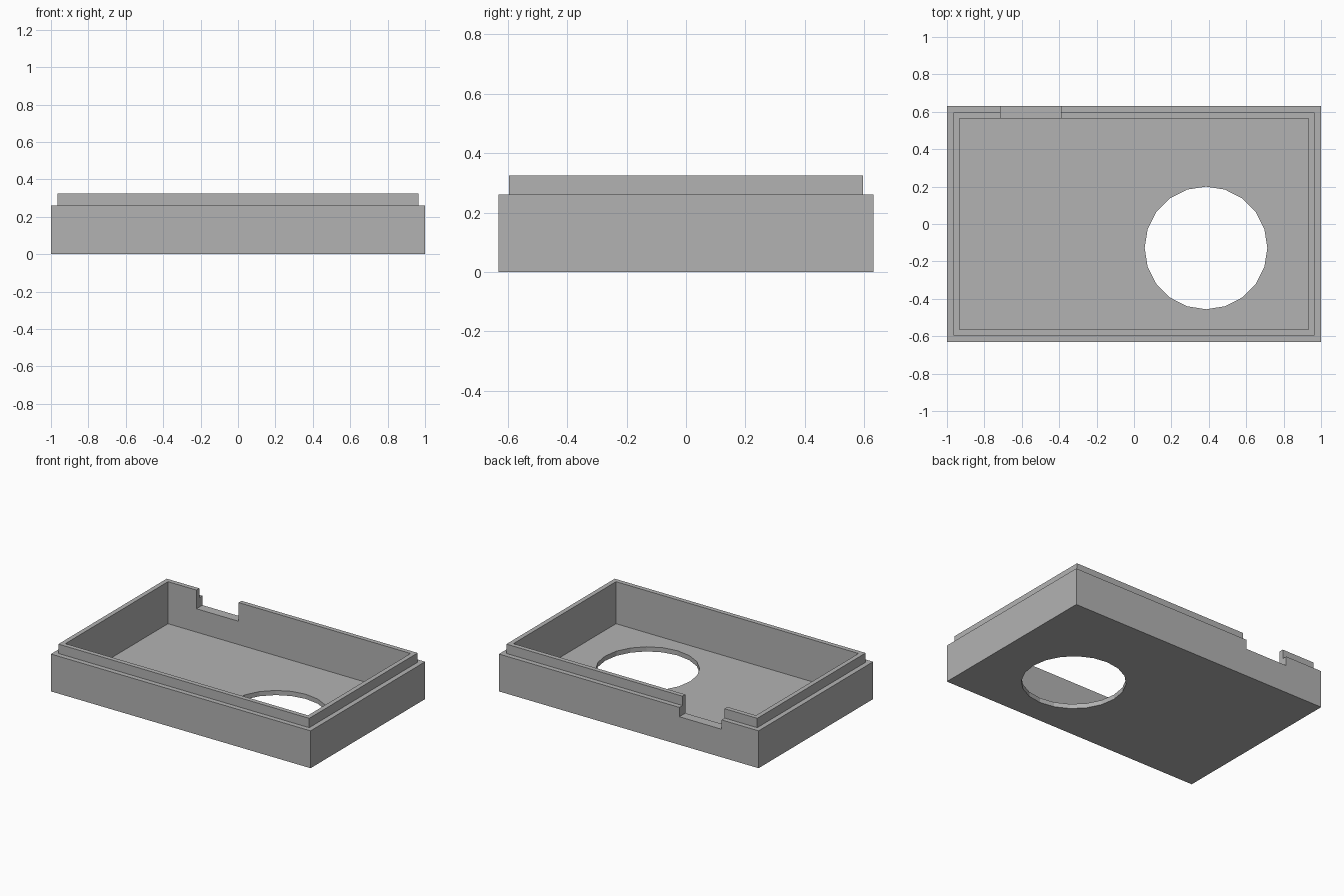
import bpy
import bmesh
from mathutils import Matrix, Vector

LENGTH, WIDTH = 2.0, 1.26
WALL_TOP, LIP_TOP, FLOOR_TOP = 0.26, 0.325, 0.0325
LEDGE, LIP_WALL = 0.034, 0.032
NOTCH_LEFT, NOTCH_RIGHT, NOTCH_BOTTOM = -0.39, -0.715, 0.195

default_cube = bpy.data.objects.get("Cube")
if default_cube:
    bpy.data.objects.remove(default_cube, do_unlink=True)

grey = bpy.data.materials.new("plain grey")
grey.use_nodes = True
grey.diffuse_color = (0.45, 0.45, 0.45, 1)
grey.node_tree.nodes["Principled BSDF"].inputs["Base Color"].default_value = grey.diffuse_color


def finish(bm, name):
    mesh = bpy.data.meshes.new(name)
    bmesh.ops.recalc_face_normals(bm, faces=bm.faces)
    bm.to_mesh(mesh)
    bm.free()
    mesh.materials.append(grey)
    obj = bpy.data.objects.new(name, mesh)
    bpy.context.collection.objects.link(obj)
    return obj


def add_box(bm, low, high):
    low, high = Vector(low), Vector(high)
    matrix = Matrix.Translation((low + high) / 2) @ Matrix.Diagonal((*(high - low), 1))
    bmesh.ops.create_cube(bm, size=1, matrix=matrix)


def raise_face(bm, face, border, height):
    """Inset a face, then extrude it vertically; returns the moved cap."""
    bmesh.ops.inset_region(bm, faces=[face], thickness=border, use_even_offset=True)
    result = bmesh.ops.extrude_face_region(bm, geom=[face])
    cap = next(g for g in result["geom"] if isinstance(g, bmesh.types.BMFace))
    if face.is_valid:
        bmesh.ops.delete(bm, geom=[face], context="FACES_ONLY")
    bmesh.ops.translate(bm, verts=cap.verts, vec=(0, 0, height))
    return cap


def cut(target, cutter):
    cutter.hide_render = True
    modifier = target.modifiers.new(cutter.name, "BOOLEAN")
    modifier.operation = "DIFFERENCE"
    modifier.solver = "EXACT"
    modifier.object = cutter
    bpy.context.view_layer.objects.active = target
    bpy.ops.object.modifier_apply(modifier=modifier.name)
    bpy.data.objects.remove(cutter, do_unlink=True)


# Tray with a stepped lip and a hollow inside
bm = bmesh.new()
add_box(bm, (-LENGTH / 2, -WIDTH / 2, 0), (LENGTH / 2, WIDTH / 2, WALL_TOP))
bm.normal_update()
top = max(bm.faces, key=lambda f: f.calc_center_median().z)
top = raise_face(bm, top, LEDGE, LIP_TOP - WALL_TOP)
bm.normal_update()
raise_face(bm, top, LIP_WALL, FLOOR_TOP - LIP_TOP)
tray = finish(bm, "case_tray")

# Notch through the back wall
bm = bmesh.new()
add_box(bm, (NOTCH_RIGHT, 0.5, NOTCH_BOTTOM), (NOTCH_LEFT, 0.7, 0.5))
cut(tray, finish(bm, "back_notch_cutter"))

# Round opening in the floor
bm = bmesh.new()
bmesh.ops.create_cone(bm, cap_ends=True, segments=20, radius1=0.328, radius2=0.328,
                      depth=0.2, matrix=Matrix.Translation((0.385, -0.128, 0)))
cut(tray, finish(bm, "floor_hole_cutter"))
